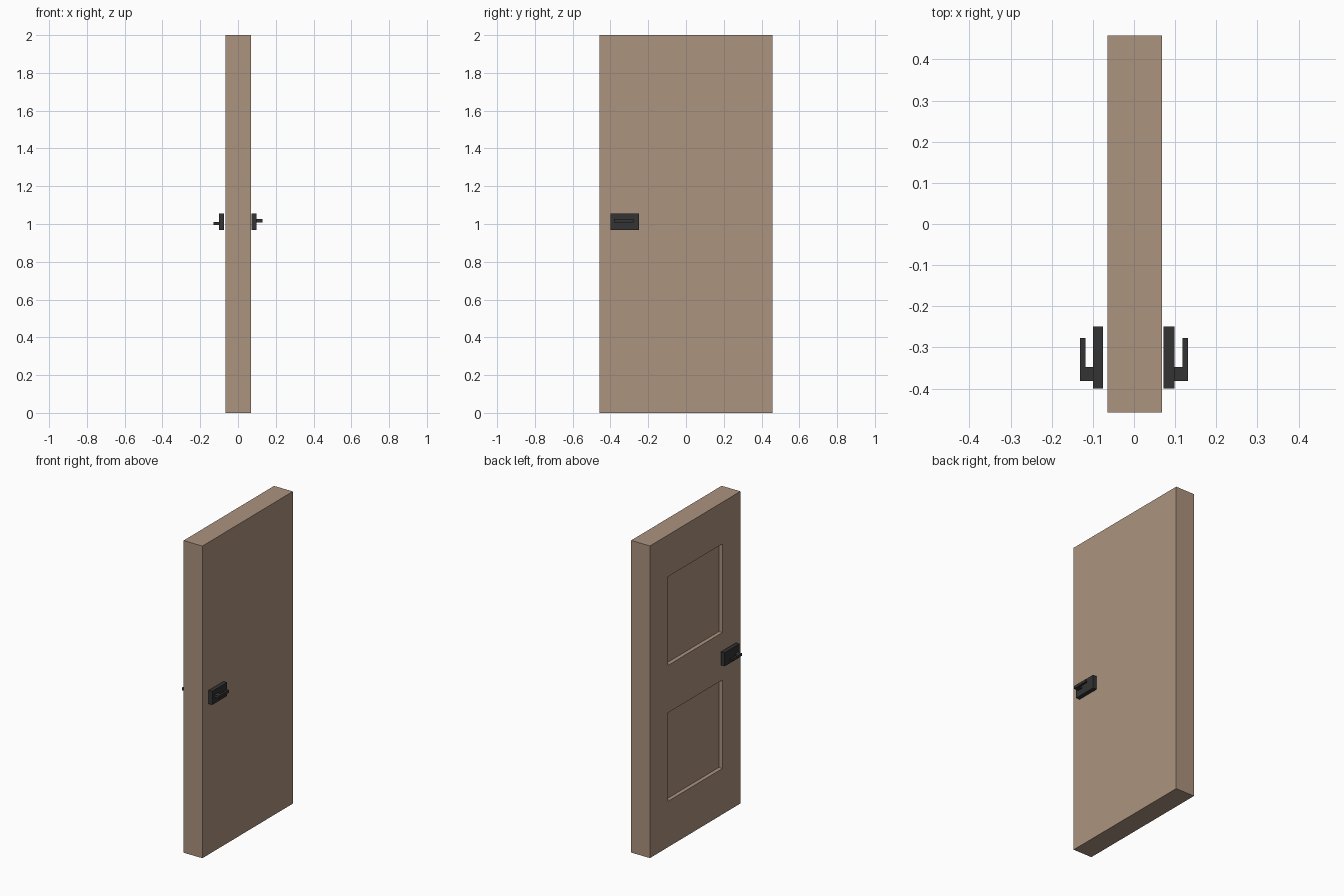
import bpy, bmesh
from mathutils import Vector

if "Cube" in bpy.data.objects:
    bpy.data.objects.remove(bpy.data.objects["Cube"])


def material(name, rgb):
    m = bpy.data.materials.new(name)
    m.diffuse_color = (*rgb, 1)
    m.use_nodes = True
    m.node_tree.nodes["Principled BSDF"].inputs["Base Color"].default_value = m.diffuse_color
    return m


WOOD = material("tan wood", (0.413, 0.292, 0.212))
METAL = material("dark metal", (0.033, 0.033, 0.033))


def add_object(name, bm, mat):
    bmesh.ops.recalc_face_normals(bm, faces=bm.faces)
    mesh = bpy.data.meshes.new(name)
    bm.to_mesh(mesh)
    bm.free()
    mesh.materials.append(mat)
    obj = bpy.data.objects.new(name, mesh)
    bpy.context.collection.objects.link(obj)
    return obj


def box(lo, hi):
    bm = bmesh.new()
    bmesh.ops.create_cube(bm, size=1)
    lo, hi = Vector(lo), Vector(hi)
    for v in bm.verts:
        v.co = (lo + hi) / 2 + v.co * (hi - lo)
    return bm


# Door slab with two recessed panels on the -x face
PANEL_Y = 0.275
PANELS = [(0.294, 0.861), (1.165, 1.733)]
bm = box((-0.065, -0.458, 0), (0.068, 0.458, 2))
cuts = [((0, y, 0), (0, 1, 0)) for y in (-PANEL_Y, PANEL_Y)]
cuts += [((0, 0, z), (0, 0, 1)) for pair in PANELS for z in pair]
for co, no in cuts:
    bmesh.ops.bisect_plane(bm, geom=bm.verts[:] + bm.edges[:] + bm.faces[:],
                           plane_co=co, plane_no=no)
bm.normal_update()
faces = []
for f in bm.faces:
    c = f.calc_center_median()
    if c.x < -0.06 and abs(c.y) < PANEL_Y and any(a < c.z < b for a, b in PANELS):
        faces.append(f)
ret = bmesh.ops.extrude_discrete_faces(bm, faces=faces)
for f in ret["faces"]:
    bmesh.ops.translate(bm, verts=f.verts[:], vec=(0.025, 0, 0))
bmesh.ops.dissolve_limit(bm, angle_limit=0.01, verts=bm.verts[:], edges=bm.edges[:])
add_object("door_slab", bm, WOOD)


# Lock plate and L-shaped lever on each side
def handle(side, label, plate_in, plate_out, z0, z1):
    xs = sorted((side * plate_in, side * plate_out))
    add_object(label + "_lock_plate",
               box((xs[0], -0.40, 0.968), (xs[1], -0.249, 1.055)), METAL)
    profile = [(plate_out, -0.381), (0.131, -0.381), (0.131, -0.277),
               (0.118, -0.277), (0.118, -0.347), (plate_out, -0.347)]
    bm = bmesh.new()
    base = bm.faces.new([bm.verts.new((side * x, y, z0)) for x, y in profile])
    ret = bmesh.ops.extrude_face_region(bm, geom=[base], use_keep_orig=True)
    top = [g for g in ret["geom"] if isinstance(g, bmesh.types.BMVert)]
    bmesh.ops.translate(bm, verts=top, vec=(0, 0, z1 - z0))
    add_object(label + "_lever", bm, METAL)


handle(-1, "left", 0.075, 0.100, 0.994, 1.010)
handle(1, "right", 0.072, 0.098, 1.009, 1.026)
